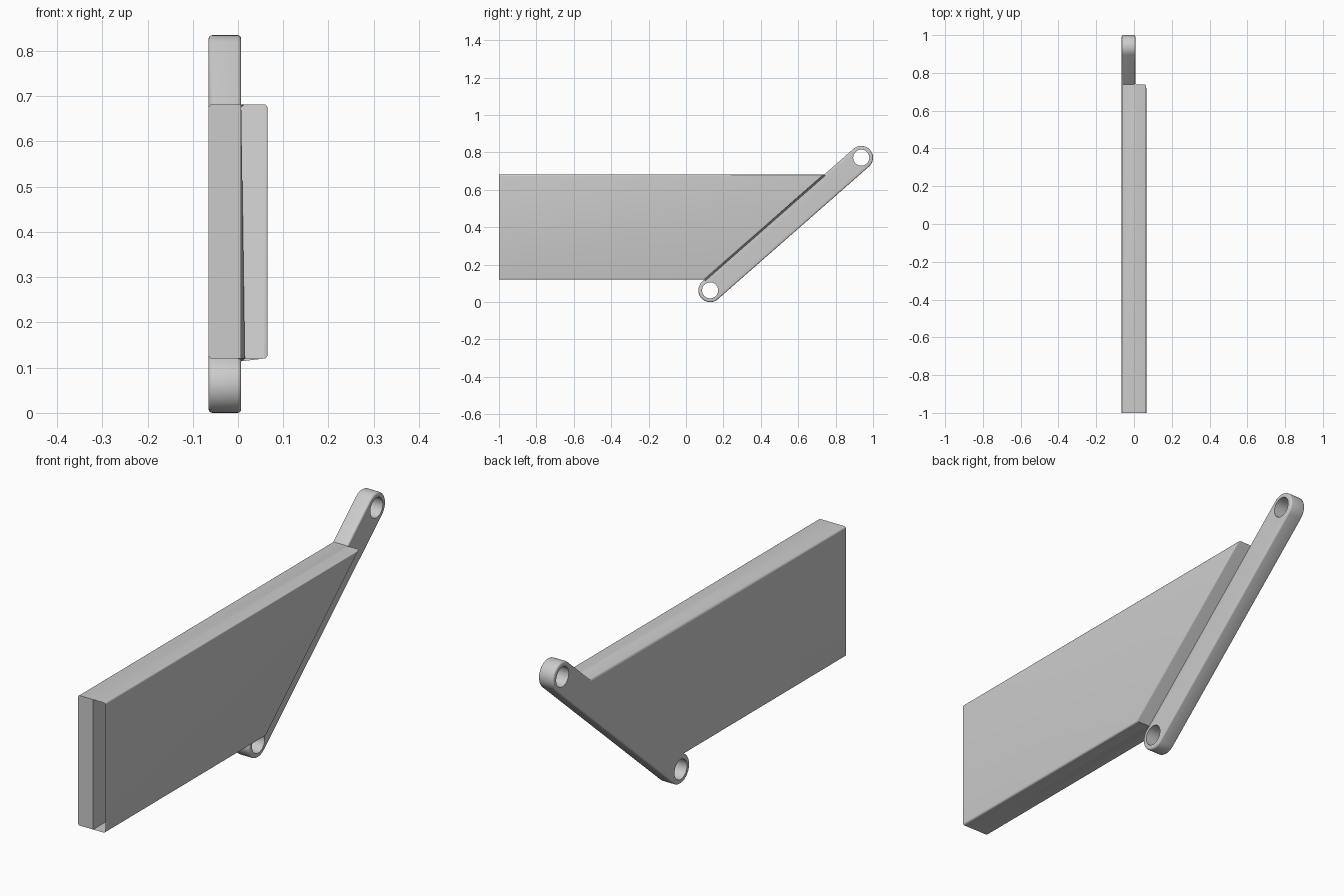
import bpy, bmesh, math
from mathutils import Vector

cube = bpy.data.objects.get("Cube")
if cube:
    bpy.data.objects.remove(cube, do_unlink=True)

# Main dimensions; 2D points are (y, z)
LOW, HIGH = Vector((0.129, 0.063)), Vector((0.937, 0.772))
RADIUS, HOLE = 0.063, 0.043
BOTTOM, TOP = 0.12, 0.682
BACK_X, ARM_X, PLATE_X = -0.065, 0.007, 0.065
FRONT, OVERSHOOT = -1.0, -1.05
ARC_STEPS = 24

axis = (HIGH - LOW).normalized()
slope = math.atan2(axis.y, axis.x)
upper = LOW + RADIUS * Vector((-axis.y, axis.x))


def arm_edge_at(z):
    """Point on the arm's upper edge at a given height."""
    return upper + axis * ((z - upper.y) / axis.y)


def half_round(centre, start):
    """Rounded arm end as a half circle."""
    return [centre + RADIUS * Vector((math.cos(a), math.sin(a)))
            for a in (start + math.pi * i / ARC_STEPS for i in range(ARC_STEPS + 1))]


# Flat outlines of arm and plate, sharing one edge
bm = bmesh.new()


def add_vert(p):
    return bm.verts.new((BACK_X, p[0], p[1]))


join_low, join_high = add_vert(arm_edge_at(BOTTOM)), add_vert(arm_edge_at(TOP))
ends = half_round(LOW, slope + math.pi / 2) + half_round(HIGH, slope - math.pi / 2)
arm = bm.faces.new([join_low] + [add_vert(p) for p in ends] + [join_high])
plate = bm.faces.new([add_vert((OVERSHOOT, BOTTOM)), join_low, join_high,
                      add_vert((OVERSHOOT, TOP))])


def extrude(faces, distance):
    result = bmesh.ops.extrude_face_region(bm, geom=faces)["geom"]
    moved = [g for g in result if isinstance(g, bmesh.types.BMVert)]
    bmesh.ops.translate(bm, verts=moved, vec=(distance, 0, 0))
    return [g for g in result if isinstance(g, bmesh.types.BMFace)]


# Common thickness first, then the plate is raised above the arm
caps = extrude([arm, plate], ARM_X - BACK_X)
plate_cap = min(caps, key=lambda f: f.calc_center_median().y)
extrude([plate_cap], PLATE_X - ARM_X)
bmesh.ops.recalc_face_normals(bm, faces=bm.faces[:])

# Round the long outer edges
rounded = [e for e in bm.edges
           if len(e.link_faces) == 2 and e.is_convex and e.calc_face_angle() > 0.5
           and abs(e.verts[0].co.x - e.verts[1].co.x) < 0.001
           and max(v.co.y for v in e.verts) > FRONT]
bmesh.ops.bevel(bm, geom=rounded, offset=0.008, segments=4, profile=0.5,
                affect='EDGES', clamp_overlap=False)

# Cut the front end square
cut = bmesh.ops.bisect_plane(bm, geom=bm.verts[:] + bm.edges[:] + bm.faces[:],
                             plane_co=(0, FRONT, 0), plane_no=(0, -1, 0),
                             clear_outer=True)["geom_cut"]
bmesh.ops.contextual_create(bm, geom=[g for g in cut if isinstance(g, bmesh.types.BMEdge)])
bmesh.ops.recalc_face_normals(bm, faces=bm.faces[:])

mesh = bpy.data.meshes.new("plate_with_arm")
bm.to_mesh(mesh)
bm.free()
body = bpy.data.objects.new("plate_with_arm", mesh)
bpy.context.collection.objects.link(body)

# Pin holes through both arm ends
for centre in (LOW, HIGH):
    bpy.ops.mesh.primitive_cylinder_add(vertices=48, radius=HOLE, depth=0.4,
                                        location=(0, centre.x, centre.y),
                                        rotation=(0, math.pi / 2, 0))
    cutter = bpy.context.object
    cutter.name = "hole_cutter"
    cutter.hide_render = True
    hole = body.modifiers.new("pin_hole", 'BOOLEAN')
    hole.operation, hole.solver, hole.object = 'DIFFERENCE', 'EXACT', cutter
    bpy.context.view_layer.objects.active = body
    bpy.ops.object.modifier_apply(modifier=hole.name)
    bpy.data.objects.remove(cutter, do_unlink=True)

# Plain grey material
grey = bpy.data.materials.new("light_grey")
grey.use_nodes = True
colour = (0.6, 0.6, 0.6, 1)
grey.diffuse_color = colour
grey.node_tree.nodes["Principled BSDF"].inputs["Base Color"].default_value = colour
body.data.materials.clear()
body.data.materials.append(grey)

bpy.ops.object.select_all(action='DESELECT')
body.select_set(True)
bpy.context.view_layer.objects.active = body
bpy.ops.object.shade_smooth_by_angle(angle=math.radians(35))
